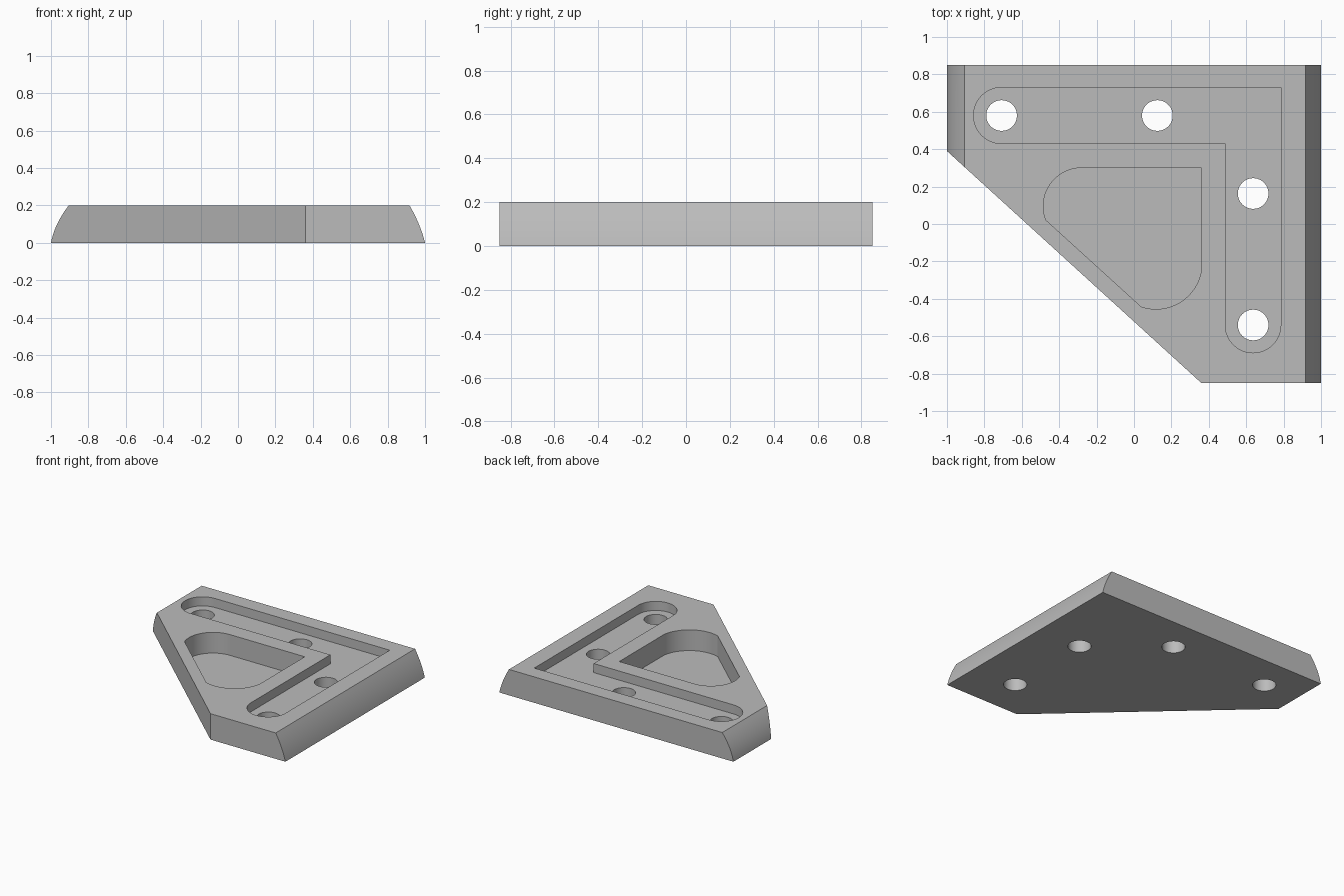
import bpy, bmesh
from math import cos, sin, radians
from mathutils import Vector

cube = bpy.data.objects.get("Cube")
if cube:
    bpy.data.objects.remove(cube, do_unlink=True)

HEIGHT = 0.2
HALF_DEPTH = 0.85

grey = bpy.data.materials.new("plain grey")
grey.use_nodes = True
colour = (0.5, 0.5, 0.5, 1)
grey.diffuse_color = colour
grey.node_tree.nodes["Principled BSDF"].inputs["Base Color"].default_value = colour


def arc(cx, cy, r, start, end, steps=24):
    angles = [radians(start + (end - start) * i / steps) for i in range(steps + 1)]
    return [(cx + r * cos(a), cy + r * sin(a)) for a in angles]


def bend(a, mid, b, steps=10):
    """Curve from a to b that passes through mid."""
    a, mid, b = Vector(a), Vector(mid), Vector(b)
    control = 2 * mid - (a + b) / 2
    ts = [i / steps for i in range(steps + 1)]
    return [tuple(a * (1 - t) ** 2 + control * 2 * t * (1 - t) + b * t * t) for t in ts]


def prism(name, points, direction):
    """Extrude a closed loop of 3D points."""
    bm = bmesh.new()
    face = bm.faces.new([bm.verts.new(p) for p in points])
    moved = bmesh.ops.extrude_face_region(bm, geom=[face])["geom"]
    bmesh.ops.translate(bm, vec=direction,
                        verts=[g for g in moved if isinstance(g, bmesh.types.BMVert)])
    bmesh.ops.recalc_face_normals(bm, faces=bm.faces)
    mesh = bpy.data.meshes.new(name)
    bm.to_mesh(mesh)
    bm.free()
    mesh.materials.append(grey)
    obj = bpy.data.objects.new(name, mesh)
    bpy.context.collection.objects.link(obj)
    return obj


def cut(body, name, outline, floor):
    """Sink an outline into the plate down to the floor height."""
    cutter = prism(name, [(x, y, floor) for x, y in outline], (0, 0, 0.5))
    cutter.hide_render = True
    mod = body.modifiers.new(name, "BOOLEAN")
    mod.operation = "DIFFERENCE"
    mod.solver = "EXACT"
    mod.object = cutter
    bpy.ops.object.modifier_apply(modifier=name)
    bpy.data.objects.remove(cutter, do_unlink=True)


# Plate with bowed left and right edges
profile = bend((1, 0), (0.967, 0.1), (0.917, HEIGHT))
profile += bend((-0.905, HEIGHT), (-0.967, 0.1), (-1, 0))
plate = prism("bracket_plate", [(x, -HALF_DEPTH, z) for x, z in profile],
              (0, 2 * HALF_DEPTH, 0))

# Diagonal corner cut
bm = bmesh.new()
bm.from_mesh(plate.data)
edge_a, edge_b = Vector((-1, 0.39, 0)), Vector((0.36, -HALF_DEPTH, 0))
along = edge_b - edge_a
result = bmesh.ops.bisect_plane(bm, geom=bm.verts[:] + bm.edges[:] + bm.faces[:],
                                plane_co=edge_a, plane_no=(along.y, -along.x, 0),
                                clear_outer=True)
rim = [g for g in result["geom_cut"] if isinstance(g, bmesh.types.BMEdge)]
bmesh.ops.contextual_create(bm, geom=rim)
bmesh.ops.recalc_face_normals(bm, faces=bm.faces)
bm.to_mesh(plate.data)
bm.free()

bpy.context.view_layer.objects.active = plate
plate.select_set(True)

# Shallow L-shaped slot with rounded ends
slot = [(0.785, 0.73), *arc(-0.708, 0.58, 0.15, 90, 270), (0.488, 0.43),
        *arc(0.6365, -0.54, 0.1485, 180, 360)]
cut(plate, "slot_cutter", slot, HEIGHT - 0.07)

# Deep rounded triangular pocket
pocket = [(0.36, 0.30), *arc(-0.28, 0.095, 0.205, 90, 201),
          *arc(0.118, -0.21, 0.245, 251, 351)]
cut(plate, "pocket_cutter", pocket, HEIGHT - 0.16)

# Screw holes
for i, (x, y) in enumerate([(-0.708, 0.58), (0.125, 0.58), (0.637, 0.163), (0.637, -0.54)]):
    cut(plate, f"hole_cutter_{i}", arc(x, y, 0.082, 0, 352.5, 47), -0.2)

bpy.ops.object.shade_smooth_by_angle(angle=radians(25))
